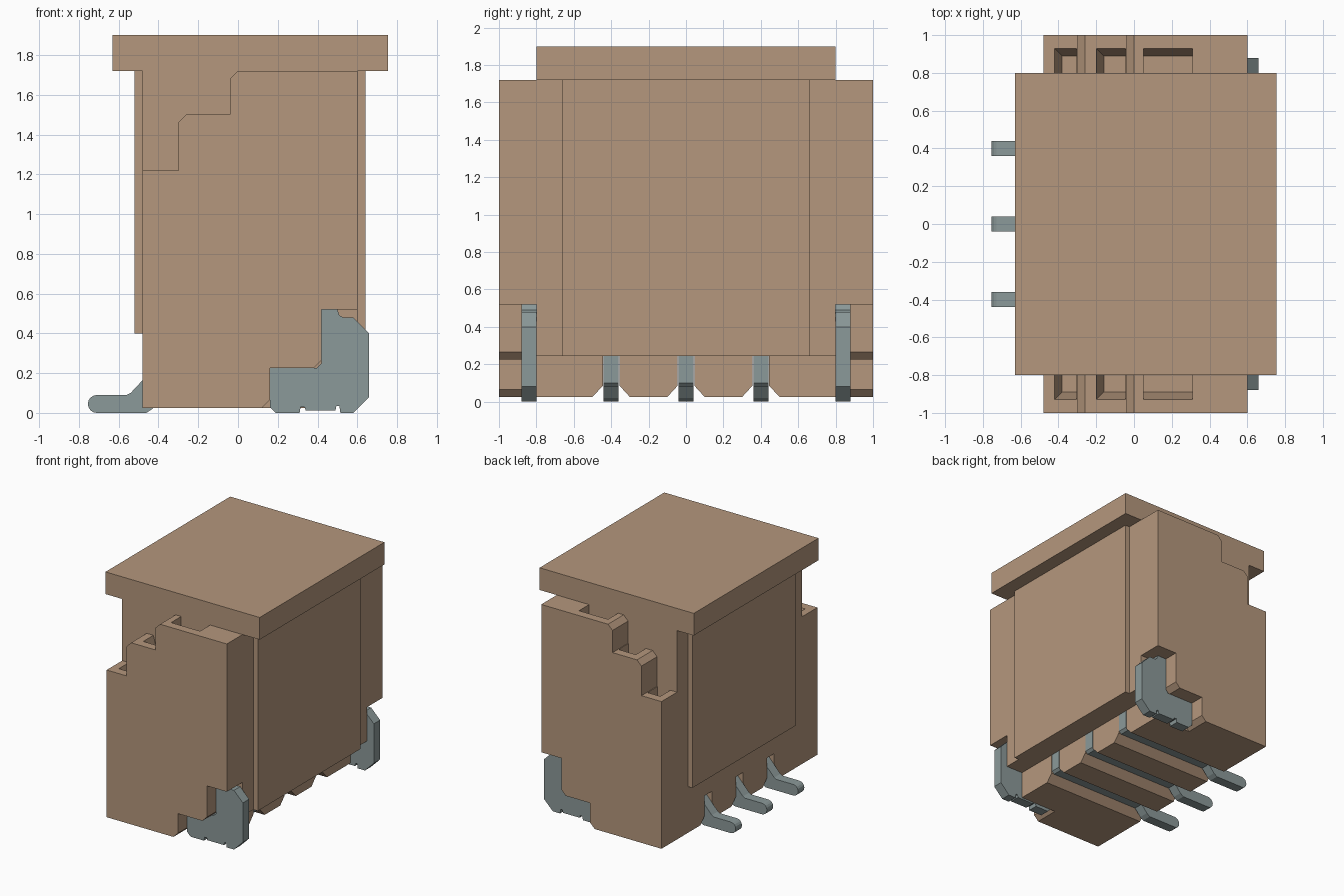
import bpy, bmesh, math

cube = bpy.data.objects.get("Cube")
if cube:
    bpy.data.objects.remove(cube, do_unlink=True)


def material(name, rgb):
    m = bpy.data.materials.new(name)
    m.use_nodes = True
    m.diffuse_color = (*rgb, 1)
    m.node_tree.nodes["Principled BSDF"].inputs["Base Color"].default_value = (*rgb, 1)
    return m


TAN = material("tan plastic", (0.46, 0.31, 0.205))
METAL = material("grey metal", (0.26, 0.32, 0.32))


def finish(name, bm, mat):
    bmesh.ops.recalc_face_normals(bm, faces=bm.faces)
    me = bpy.data.meshes.new(name)
    bm.to_mesh(me)
    bm.free()
    me.materials.append(mat)
    ob = bpy.data.objects.new(name, me)
    bpy.context.collection.objects.link(ob)
    return ob


def loft(name, rings, mat):
    """Closed solid between two matching rings of points."""
    bm = bmesh.new()
    a, b = [[bm.verts.new(p) for p in ring] for ring in rings]
    bm.faces.new(a)
    bm.faces.new(b)
    n = len(a)
    for i in range(n):
        j = (i + 1) % n
        bm.faces.new((a[i], a[j], b[j], b[i]))
    return finish(name, bm, mat)


def extrude_y(name, profile, y0, y1, mat):
    return loft(name, [[(x, y, z) for x, z in profile] for y in (y0, y1)], mat)


def extrude_x(name, profile, x0, x1, mat):
    return loft(name, [[(x, y, z) for y, z in profile] for x in (x0, x1)], mat)


def box(name, x0, x1, half_y, z0, z1, mat=TAN):
    return extrude_y(name, [(x0, z0), (x1, z0), (x1, z1), (x0, z1)], -half_y, half_y, mat)


# Centre block, raised side panels and flat pick-up cap
box("centre_block", -0.48, 0.6, 0.8, 0.245, 1.72)
box("right_panel", -0.52, -0.48, 0.66, 0.4, 1.72)
box("left_panel", 0.6, 0.64, 0.66, 0.245, 1.72)
box("cap", -0.63, 0.755, 0.8, 1.72, 1.9)

# Base ribs, chamfered where they border a contact groove
for i, (y0, y1) in enumerate([(-0.8, -0.4), (-0.4, 0), (0, 0.4), (0.4, 0.8)]):
    lo = [(y0 + 0.045, 0.245), (y0 + 0.045, 0.085), (y0 + 0.1, 0.025)]
    hi = [(y1 - 0.1, 0.025), (y1 - 0.045, 0.085), (y1 - 0.045, 0.245)]
    if i == 0:
        lo = [(y0, 0.245), (y0, 0.025)]
    if i == 3:
        hi = [(y1, 0.025), (y1, 0.245)]
    extrude_x("base_rib", lo + hi, -0.48, 0.45, TAN)

# Stepped end walls with tapered pockets, and the hold-down clips
WALL = [(-0.48, 0.025), (0.12, 0.025), (0.16, 0.065), (0.16, 0.225),
        (0.38, 0.225), (0.42, 0.265), (0.42, 0.52), (0.6, 0.52),
        (0.6, 1.72), (0, 1.72), (-0.04, 1.68), (-0.04, 1.5),
        (-0.26, 1.5), (-0.3, 1.46), (-0.3, 1.22), (-0.48, 1.22)]
CLIP = [(0.16, 0.03), (0.19, 0), (0.31, 0), (0.315, 0.03), (0.335, 0.03),
        (0.34, 0.012), (0.49, 0.012), (0.495, 0.035), (0.51, 0.035), (0.515, 0),
        (0.58, 0), (0.66, 0.08), (0.66, 0.4), (0.58, 0.48), (0.53, 0.48),
        (0.51, 0.49), (0.5, 0.52), (0.42, 0.52), (0.42, 0.25), (0.395, 0.225),
        (0.16, 0.225)]
POCKETS = [(-0.42, -0.305, 1.22, 0.04), (-0.2, -0.045, 1.5, 0.04), (0.05, 0.31, 1.72, 0)]


def pocket_ring(x0, x1, y, z, side):
    return [(x0, 0.78 * side, z), (x1, 0.78 * side, z), (x1, y * side, z), (x0, y * side, z)]


for side, label in ((-1, "front"), (1, "back")):
    wall = extrude_y(label + "_wall", WALL, 0.8 * side, side, TAN)
    cutters = []
    for x0, x1, z, taper in POCKETS:
        rings = [pocket_ring(x0, x1, 0.93, z + 0.001, side),
                 pocket_ring(x0 + taper, x1, 0.89, z - 0.15, side)]
        cutter = loft("pocket_cutter", rings, TAN)
        cutter.hide_render = True
        mod = wall.modifiers.new("pocket", 'BOOLEAN')
        mod.operation = 'DIFFERENCE'
        mod.solver = 'EXACT'
        mod.object = cutter
        cutters.append(cutter)
    # Bake the pockets, then drop the cutters
    bpy.context.view_layer.update()
    baked = wall.evaluated_get(bpy.context.evaluated_depsgraph_get())
    wall.data = bpy.data.meshes.new_from_object(baked)
    wall.modifiers.clear()
    for cutter in cutters:
        bpy.data.objects.remove(cutter, do_unlink=True)
    extrude_y(label + "_clip", CLIP, 0.8 * side, 0.88 * side, METAL)

# Contact pins: strip in the groove, bent down to a round-ended foot
toe = [(-0.71 - 0.045 * math.sin(math.pi * t / 8), 0.045 - 0.045 * math.cos(math.pi * t / 8))
       for t in range(9)]
PIN = ([(0.45, 0.25), (0.45, 0.1), (0.43, 0.08), (-0.38, 0.08), (-0.43, 0.02), (-0.46, 0)]
       + toe + [(-0.56, 0.09), (-0.54, 0.1), (-0.4, 0.25)])
for y in (-0.4, 0, 0.4):
    extrude_y("contact_pin", PIN, y - 0.04, y + 0.04, METAL)
